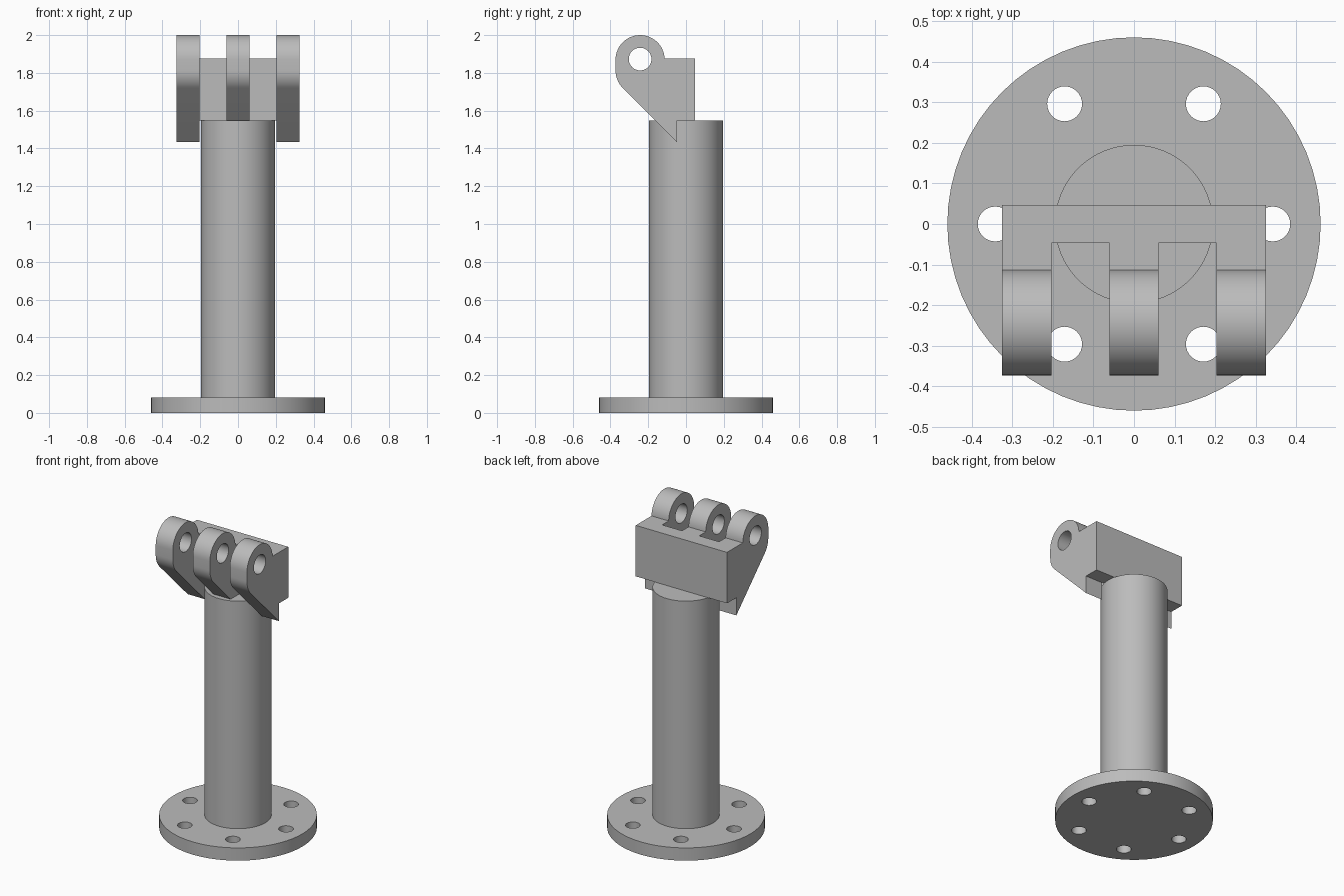
import bpy, bmesh, math
from mathutils import Matrix

if "Cube" in bpy.data.objects:
    bpy.data.objects.remove(bpy.data.objects["Cube"])

steel = bpy.data.materials.new("plain_grey")
steel.diffuse_color = (0.5, 0.5, 0.5, 1)
steel.use_nodes = True
steel.node_tree.nodes["Principled BSDF"].inputs["Base Color"].default_value = steel.diffuse_color


def finish(bm, name):
    bmesh.ops.recalc_face_normals(bm, faces=bm.faces)
    mesh = bpy.data.meshes.new(name)
    bm.to_mesh(mesh)
    bm.free()
    mesh.materials.append(steel)
    obj = bpy.data.objects.new(name, mesh)
    bpy.context.collection.objects.link(obj)
    return obj


def add_cylinder(bm, r, depth, matrix, sides):
    bmesh.ops.create_cone(bm, cap_ends=True, segments=sides, radius1=r,
                          radius2=r, depth=depth, matrix=matrix)


def cut(obj, cutter):
    mod = obj.modifiers.new("cut", 'BOOLEAN')
    mod.operation, mod.solver, mod.object = 'DIFFERENCE', 'EXACT', cutter
    bpy.context.view_layer.objects.active = obj
    bpy.ops.object.modifier_apply(modifier=mod.name)
    bpy.data.objects.remove(cutter)


def smooth(obj):
    bpy.ops.object.select_all(action='DESELECT')
    obj.select_set(True)
    bpy.context.view_layer.objects.active = obj
    bpy.ops.object.shade_smooth_by_angle(angle=math.radians(30))


# Base flange with six bolt holes
bm = bmesh.new()
add_cylinder(bm, 0.46, 0.082, Matrix.Translation((0, 0, 0.041)), 64)
flange = finish(bm, "base_flange")
bm = bmesh.new()
for i in range(6):
    a = math.radians(60 * i)
    add_cylinder(bm, 0.043, 0.4, Matrix.Translation(
        (0.342 * math.cos(a), 0.342 * math.sin(a), 0)), 32)
cut(flange, finish(bm, "bolt_hole_cutter"))
smooth(flange)

# Round post
TOP = 1.547
bm = bmesh.new()
add_cylinder(bm, 0.195, TOP - 0.082,
             Matrix.Translation((0, 0, (TOP + 0.082) / 2)), 64)
smooth(finish(bm, "post"))

# Clevis head: side profile (y, z) extruded across x
CY, CZ, R, HALF = -0.243, 1.87, 0.13, 0.325


def arc(cz, start, end, n):
    for i in range(n + 1):
        a = math.radians(start + (end - start) * i / n)
        yield CY + R * math.cos(a), cz + R * math.sin(a)


profile = [(-0.048, 1.433), (-0.048, TOP), (0.047, TOP), (0.047, CZ + 0.005),
           (CY + R, CZ + 0.005)]
profile += list(arc(CZ, 6, 180, 28)) + list(arc(1.812, 180, 225, 8))
bm = bmesh.new()
face = bm.faces.new([bm.verts.new((-HALF, y, z)) for y, z in profile])
ext = bmesh.ops.extrude_face_region(bm, geom=[face])["geom"]
bmesh.ops.translate(bm, vec=(2 * HALF, 0, 0),
                    verts=[v for v in ext if isinstance(v, bmesh.types.BMVert)])
head = finish(bm, "clevis_head")

# Two slots that separate the three lugs
bm = bmesh.new()
for side in (-1, 1):
    bmesh.ops.create_cube(bm, size=1, matrix=Matrix.Translation(
        (side * 0.132, -0.347, 1.7)) @ Matrix.Diagonal((0.142, 0.6, 1, 1)))
cut(head, finish(bm, "slot_cutter"))

# Pin hole through all lugs
bm = bmesh.new()
add_cylinder(bm, 0.06, 1, Matrix.Translation((0, CY, CZ + 0.003))
             @ Matrix.Rotation(math.pi / 2, 4, 'Y'), 40)
cut(head, finish(bm, "pin_hole_cutter"))
smooth(head)
